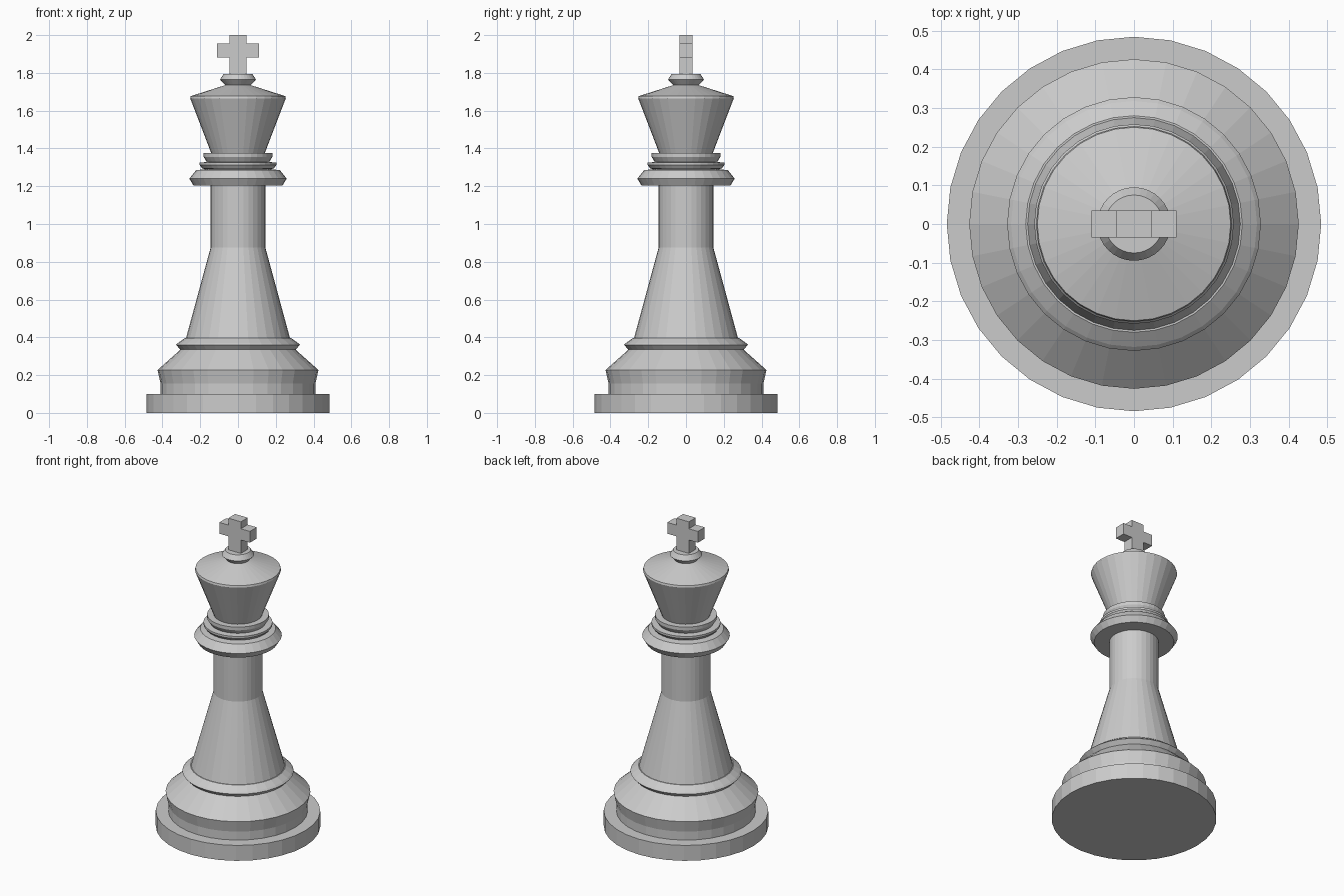
import bpy, bmesh, math

if "Cube" in bpy.data.objects:
    bpy.data.objects.remove(bpy.data.objects["Cube"])

SIDES = 32
mat = bpy.data.materials.new("light grey")
mat.diffuse_color = (0.6, 0.6, 0.6, 1)
mat.use_nodes = True
mat.node_tree.nodes["Principled BSDF"].inputs["Base Color"].default_value = mat.diffuse_color


def finish(name, bm):
    bmesh.ops.recalc_face_normals(bm, faces=bm.faces[:])
    me = bpy.data.meshes.new(name)
    bm.to_mesh(me)
    bm.free()
    me.materials.append(mat)
    ob = bpy.data.objects.new(name, me)
    bpy.context.collection.objects.link(ob)
    return ob


def lathe(name, profile):
    """Turn (radius, z) points around the z axis, with capped ends."""
    bm = bmesh.new()
    rings = []
    for r, z in profile:
        rings.append([bm.verts.new((r * math.cos(a), r * math.sin(a), z))
                      for a in (2 * math.pi * i / SIDES for i in range(SIDES))])
    for lo, hi in zip(rings, rings[1:]):
        for i in range(SIDES):
            j = (i + 1) % SIDES
            bm.faces.new((lo[i], lo[j], hi[j], hi[i]))
    bm.faces.new(rings[0])
    bm.faces.new(rings[-1])
    return finish(name, bm)


# Whole turned body: foot, stem, collars, head and finial in one profile
lathe("turned_body", [
    # foot
    (0.484, 0.0), (0.484, 0.10), (0.41, 0.10), (0.41, 0.155), (0.426, 0.227),
    # foot ring
    (0.305, 0.335), (0.328, 0.36), (0.318, 0.37), (0.28, 0.397),
    # stem
    (0.275, 0.397), (0.145, 0.875), (0.145, 1.203),
    # collars
    (0.235, 1.203), (0.258, 1.24), (0.222, 1.285), (0.175, 1.29),
    (0.19, 1.295), (0.203, 1.312), (0.203, 1.325), (0.165, 1.328),
    (0.182, 1.355), (0.182, 1.376), (0.142, 1.376),
    # head
    (0.253, 1.665), (0.25, 1.677), (0.068, 1.735),
    # finial
    (0.095, 1.765), (0.075, 1.795),
])

# Cross on top: plus-shaped outline extruded along y
half = [(0.045, 1.79), (0.045, 1.882), (0.11, 1.882),
        (0.11, 1.955), (0.045, 1.955), (0.045, 2.0)]
outline = half + [(-x, z) for x, z in reversed(half)]
bm = bmesh.new()
face = bm.faces.new([bm.verts.new((x, -0.035, z)) for x, z in outline])
ext = bmesh.ops.extrude_face_region(bm, geom=[face], use_keep_orig=True)
bmesh.ops.translate(bm, vec=(0, 0.07, 0),
                    verts=[v for v in ext["geom"] if isinstance(v, bmesh.types.BMVert)])
finish("top_cross", bm)
